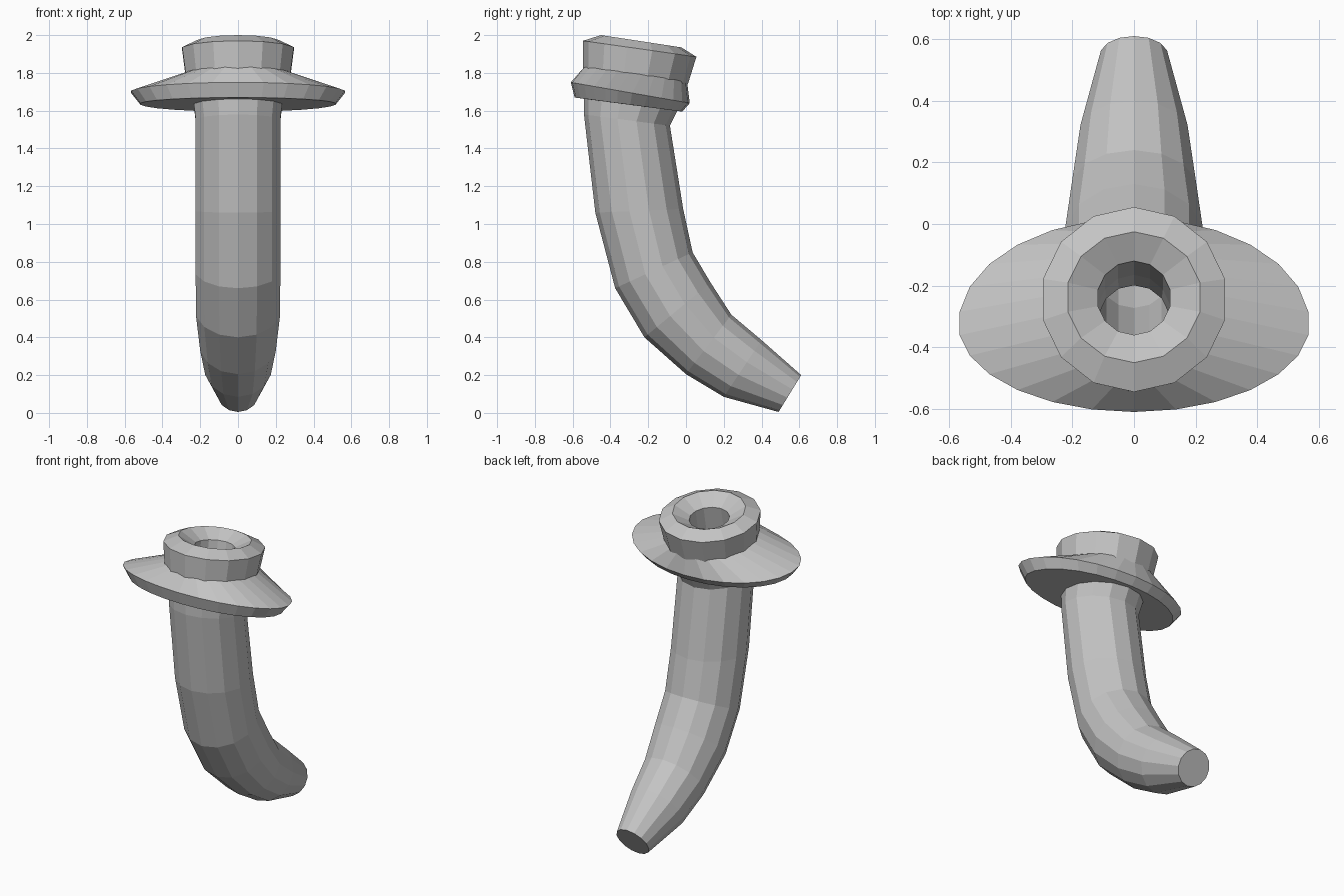
import bpy
import bmesh
from math import sin, cos, tau

if "Cube" in bpy.data.objects:
    bpy.data.objects.remove(bpy.data.objects["Cube"])

grey = bpy.data.materials.new("light_grey")
grey.use_nodes = True
COLOUR = (0.55, 0.55, 0.55, 1)
grey.diffuse_color = COLOUR
grey.node_tree.nodes["Principled BSDF"].inputs["Base Color"].default_value = COLOUR


def ring(bm, section, sides):
    """Tilted oval: front (y, z), back (y, z), half width, position of widest point."""
    fy, fz, by, bz, half, mid = section
    verts = []
    for k in range(sides):
        t = tau * k / sides
        c = cos(t)
        u = mid + c * ((1 - mid) if c > 0 else mid)
        verts.append(bm.verts.new((half * sin(t), fy + u * (by - fy), fz + u * (bz - fz))))
    return verts


def loft(name, sections, sides, cap_start=False, cap_end=False):
    bm = bmesh.new()
    rings = [ring(bm, s, sides) for s in sections]
    for a, b in zip(rings, rings[1:]):
        for j in range(sides):
            k = (j + 1) % sides
            bm.faces.new((a[j], b[j], b[k], a[k]))
    if cap_start:
        bm.faces.new(rings[0])
    if cap_end:
        bm.faces.new(rings[-1][::-1])
    mesh = bpy.data.meshes.new(name)
    bm.to_mesh(mesh)
    bm.free()
    mesh.materials.append(grey)
    obj = bpy.data.objects.new(name, mesh)
    bpy.context.collection.objects.link(obj)
    return obj


# Curved tube, from the closed tip up to the flange
tube = [
    (0.49, 0.005, 0.61, 0.20, 0.11, 0.5),
    (0.20, 0.085, 0.40, 0.385, 0.178, 0.5),
    (0.0, 0.205, 0.24, 0.52, 0.205, 0.5),
    (-0.22, 0.40, 0.13, 0.69, 0.228, 0.5),
    (-0.375, 0.66, 0.035, 0.85, 0.23, 0.5),
    (-0.48, 1.06, -0.015, 1.08, 0.23, 0.5),
    (-0.54, 1.58, -0.085, 1.52, 0.23, 0.5),
    (-0.54, 1.665, -0.04, 1.61, 0.24, 0.5),
]
loft("curved_tube", tube, 14, cap_start=True)

# Wide oval neck flange with a bevelled rim
loft("neck_flange", [
    (-0.52, 1.66, -0.06, 1.60, 0.22, 0.5),
    (-0.59, 1.67, -0.02, 1.595, 0.52, 0.45),
    (-0.61, 1.75, 0.02, 1.64, 0.57, 0.45),
    (-0.535, 1.835, 0.005, 1.76, 0.275, 0.5),
], 26)

# Connector collar with raised inner lip and funnel
hole = (-0.36, 1.93, -0.12, 1.895, 0.12, 0.5)
loft("connector_collar", [
    (-0.545, 1.82, 0.01, 1.74, 0.283, 0.5),
    (-0.545, 1.97, 0.055, 1.885, 0.303, 0.5),
    (-0.45, 2.0, -0.025, 1.935, 0.22, 0.5),
    hole,
], 14)


# Inner bore following the tube at half its width
def shrink(section, f=0.5):
    fy, fz, by, bz, half, mid = section
    cy, cz = (fy + by) / 2, (fz + bz) / 2
    return (cy + (fy - cy) * f, cz + (fz - cz) * f,
            cy + (by - cy) * f, cz + (bz - cz) * f, half * f, mid)


loft("inner_bore", [hole] + [shrink(s) for s in tube[:0:-1]], 14, cap_end=True)
